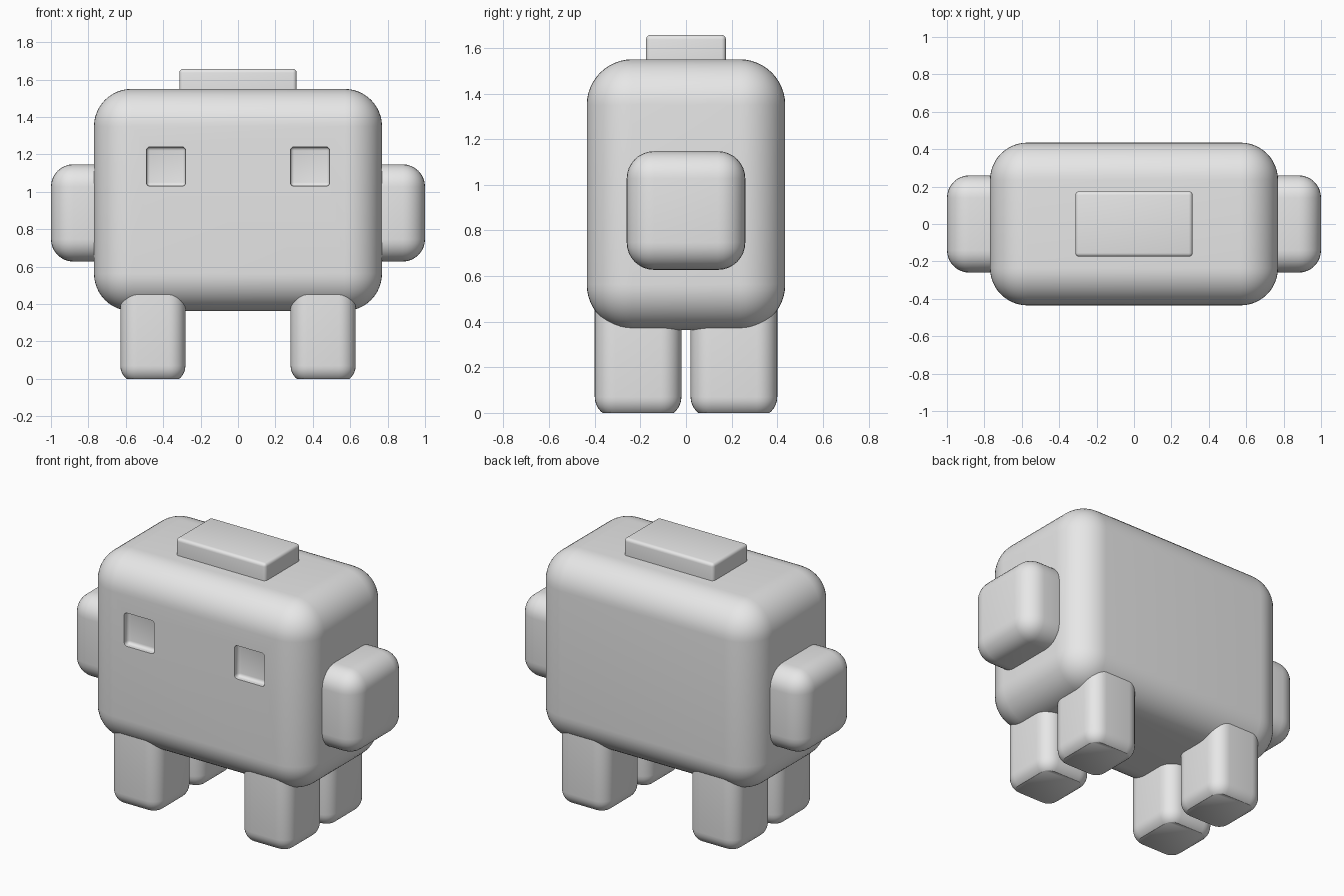
import bpy, bmesh
from mathutils import Vector

if "Cube" in bpy.data.objects:
    bpy.data.objects.remove(bpy.data.objects["Cube"])

grey = bpy.data.materials.new("plain_grey")
grey.diffuse_color = (0.8, 0.8, 0.8, 1.0)
grey.use_nodes = True
grey.node_tree.nodes["Principled BSDF"].inputs["Base Color"].default_value = grey.diffuse_color


def rounded_box(name, lo, hi, radius, segments=8, floor=None):
    """Box between two corners with rounded edges, optionally cut flat at a floor height."""
    lo, hi = Vector(lo), Vector(hi)
    bm = bmesh.new()
    bmesh.ops.create_cube(bm, size=1.0)
    for v in bm.verts:
        v.co = (lo + hi) / 2 + v.co * (hi - lo)
    bmesh.ops.bevel(bm, geom=bm.edges[:], offset=radius, segments=segments,
                    profile=0.5, affect='EDGES', clamp_overlap=True)
    if floor is not None:
        cut = bmesh.ops.bisect_plane(bm, geom=bm.verts[:] + bm.edges[:] + bm.faces[:],
                                     plane_co=(0, 0, floor), plane_no=(0, 0, -1),
                                     clear_outer=True)
        rim = [e for e in cut["geom_cut"] if isinstance(e, bmesh.types.BMEdge)]
        bmesh.ops.contextual_create(bm, geom=rim)
    bmesh.ops.recalc_face_normals(bm, faces=bm.faces[:])
    mesh = bpy.data.meshes.new(name)
    bm.to_mesh(mesh)
    bm.free()
    mesh.materials.append(grey)
    obj = bpy.data.objects.new(name, mesh)
    bpy.context.collection.objects.link(obj)
    return obj


def smooth(obj):
    bpy.ops.object.select_all(action='DESELECT')
    obj.select_set(True)
    bpy.context.view_layer.objects.active = obj
    bpy.ops.object.shade_smooth_by_angle(angle=0.6)


# Body with two recessed eyes
body = rounded_box("body", (-0.77, -0.435, 0.363), (0.77, 0.435, 1.55), 0.2, 12)
bpy.context.view_layer.objects.active = body
for side in (-1, 1):
    x = 0.385 * side
    cutter = rounded_box("eye_cutter", (x - 0.105, -0.6, 1.03),
                         (x + 0.105, -0.395, 1.24), 0.02, 4)
    cutter.hide_render = True
    mod = body.modifiers.new("eye_recess", 'BOOLEAN')
    mod.operation = 'DIFFERENCE'
    mod.solver = 'EXACT'
    mod.object = cutter
    bpy.ops.object.modifier_apply(modifier=mod.name)
    bpy.data.objects.remove(cutter)
smooth(body)

# Flat block on the head
smooth(rounded_box("top_block", (-0.313, -0.175, 1.45), (0.313, 0.175, 1.657), 0.02, 4))

# Arms and legs on both sides
for side, label in ((-1, "left"), (1, "right")):
    x = 0.83 * side
    smooth(rounded_box(label + "_arm", (x - 0.17, -0.26, 0.627),
                       (x + 0.17, 0.26, 1.147), 0.12))
    x = 0.455 * side
    for y, end in ((-0.21, "front"), (0.21, "back")):
        smooth(rounded_box(f"{end}_{label}_leg", (x - 0.174, y - 0.19, -0.02),
                           (x + 0.174, y + 0.19, 0.6), 0.09, 8, floor=0.0))
